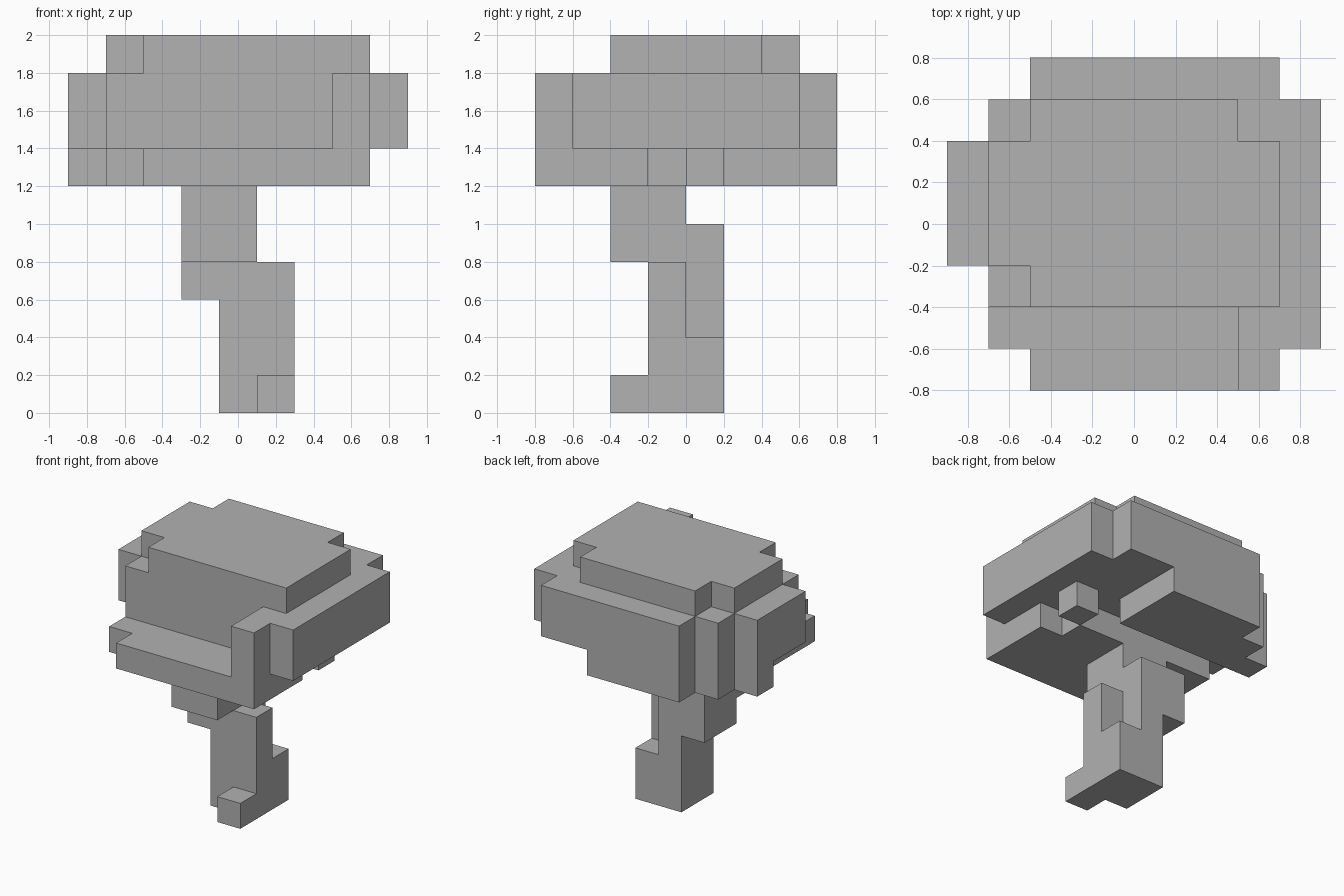
import bpy, bmesh
from itertools import product
from mathutils import Vector

if "Cube" in bpy.data.objects:
    bpy.data.objects.remove(bpy.data.objects["Cube"], do_unlink=True)

CELL = 0.2
ORIGIN = Vector((-0.9, -0.8, 0.0))

grey = bpy.data.materials.new("plain_grey")
grey.use_nodes = True
grey.diffuse_color = (0.445, 0.445, 0.445, 1)
grey.node_tree.nodes["Principled BSDF"].inputs["Base Color"].default_value = grey.diffuse_color

# Each block: x from/to, y from/to, z from/to, counted in grid cells
trunk_blocks = [
    (5, 6, 2, 3, 0, 1),   # root
    (4, 6, 3, 5, 0, 2),   # base
    (4, 6, 3, 4, 2, 3),   # lower stem
    (4, 5, 4, 5, 2, 3),
    (3, 6, 3, 4, 3, 4),   # bend
    (3, 5, 4, 5, 3, 5),
    (3, 5, 2, 4, 4, 6),   # upper stem
]
canopy_blocks = [
    # underside, front half
    (2, 7, 0, 4, 6, 7), (1, 2, 1, 4, 6, 7), (7, 8, 0, 3, 6, 7),
    # underside, back half
    (1, 6, 5, 7, 6, 7), (2, 6, 7, 8, 6, 7), (0, 1, 5, 6, 6, 7),
    # hanging leaf cube
    (7, 8, 4, 5, 6, 7),
    # wide middle
    (1, 8, 2, 7, 7, 9), (0, 1, 3, 6, 7, 9), (2, 8, 7, 8, 7, 9),
    (8, 9, 1, 7, 7, 9), (7, 8, 0, 2, 7, 9),
    # crown
    (2, 7, 2, 7, 9, 10), (1, 8, 3, 6, 9, 10), (7, 8, 2, 3, 9, 10),
]


def fill(blocks):
    cells = set()
    for x0, x1, y0, y1, z0, z1 in blocks:
        cells.update(product(range(x0, x1), range(y0, y1), range(z0, z1)))
    return cells


def build(name, cells, solid):
    """Skin the exposed sides of the cells and merge flat areas."""
    bm = bmesh.new()
    verts = {}

    def corner(p):
        key = tuple(round(c) for c in p)
        if key not in verts:
            verts[key] = bm.verts.new(ORIGIN + Vector(key) * CELL)
        return verts[key]

    for cell in sorted(cells):
        for axis, side in product(range(3), (0, 1)):
            neighbour = list(cell)
            neighbour[axis] += 2 * side - 1
            if tuple(neighbour) in solid:
                continue
            u, v = Vector((0, 0, 0)), Vector((0, 0, 0))
            u[(axis + 1) % 3] = 1
            v[(axis + 2) % 3] = 1
            base = Vector(cell)
            base[axis] += side
            ring = [base, base + u, base + u + v, base + v]
            if not side:
                ring.reverse()
            bm.faces.new([corner(p) for p in ring])

    bmesh.ops.dissolve_limit(bm, angle_limit=0.01, verts=bm.verts[:], edges=bm.edges[:])
    mesh = bpy.data.meshes.new(name)
    bm.to_mesh(mesh)
    bm.free()
    mesh.materials.append(grey)
    obj = bpy.data.objects.new(name, mesh)
    bpy.context.collection.objects.link(obj)
    return obj


trunk, canopy = fill(trunk_blocks), fill(canopy_blocks)
build("tree_trunk", trunk, trunk | canopy)
build("leaf_canopy", canopy, trunk | canopy)
